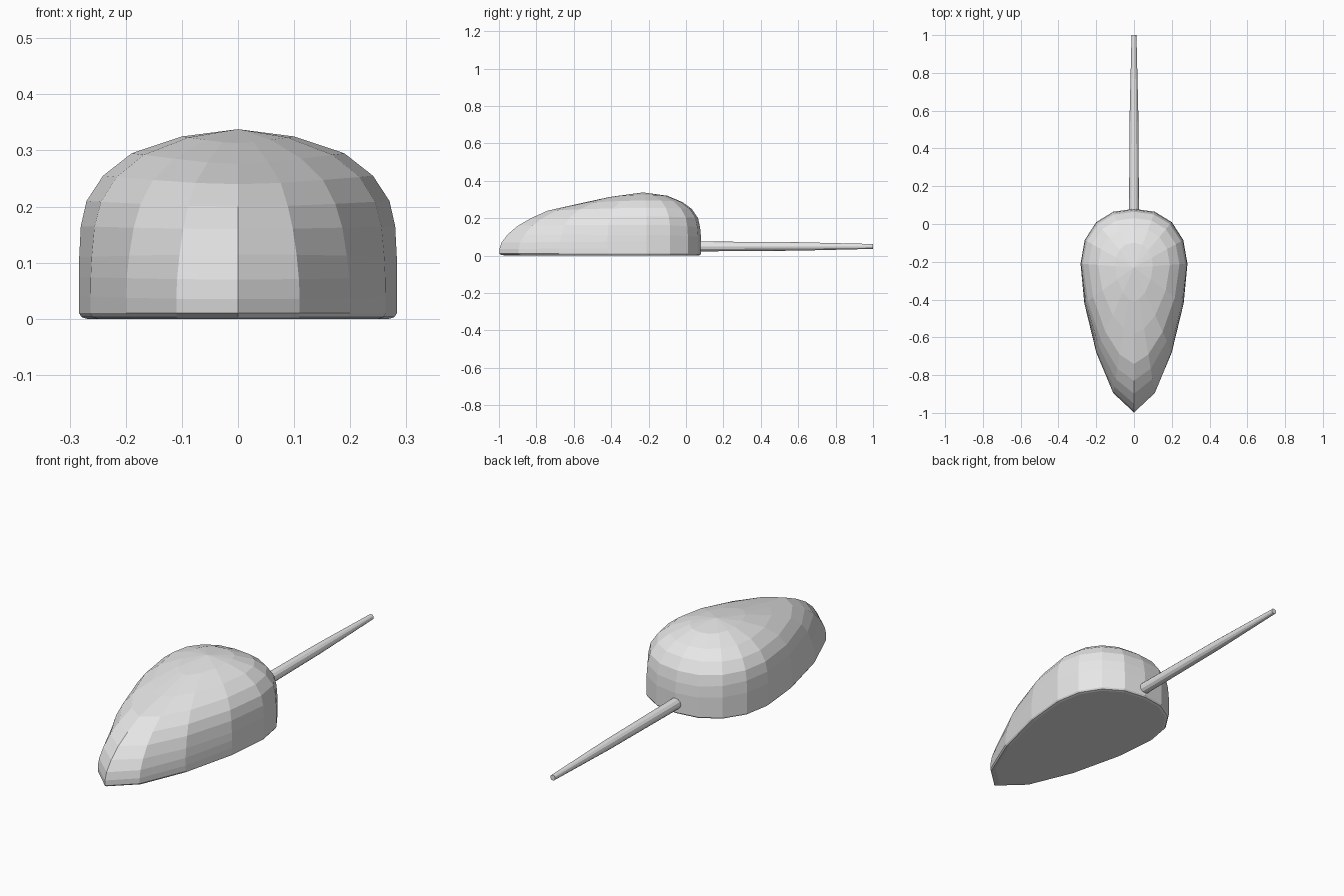
import bpy, bmesh, math

if "Cube" in bpy.data.objects:
    bpy.data.objects.remove(bpy.data.objects["Cube"])

grey = bpy.data.materials.new("light_grey")
grey.diffuse_color = (0.8, 0.8, 0.8, 1)
grey.use_nodes = True
grey.node_tree.nodes["Principled BSDF"].inputs["Base Color"].default_value = grey.diffuse_color


def loft(name, rings, top=None):
    """Skin a list of closed rings; cap with a fan to `top` or a flat face."""
    bm = bmesh.new()
    loops = [[bm.verts.new(p) for p in ring] for ring in rings]
    n = len(loops[0])
    for a, b in zip(loops, loops[1:]):
        for i in range(n):
            j = (i + 1) % n
            bm.faces.new((a[i], a[j], b[j], b[i]))
    if top:
        tip = bm.verts.new(top)
        for i in range(n):
            bm.faces.new((loops[0][i], loops[0][(i + 1) % n], tip))
    else:
        bm.faces.new(loops[0])
    bm.faces.new(loops[-1])
    bmesh.ops.recalc_face_normals(bm, faces=bm.faces[:])
    mesh = bpy.data.meshes.new(name)
    bm.to_mesh(mesh)
    bm.free()
    mesh.materials.append(grey)
    obj = bpy.data.objects.new(name, mesh)
    bpy.context.collection.objects.link(obj)
    return obj


# Mouse body: half outline seen from above, back to nose
CY = -0.23
half = [(0, 0.08), (0.11, 0.065), (0.2, 0.01), (0.261, -0.085), (0.283, -0.21),
        (0.263, -0.42), (0.2, -0.68), (0.11, -0.895), (0, -0.998)]
outline = half + [(-x, y) for x, y in half[-2:0:-1]]

# Dome profiles (outline scale, height), top to bottom, for each direction
front = [(.235, .313), (.456, .276), (.665, .24), (.78, .2), (.87, .16),
         (.94, .115), (.985, .07), (1, .035), (1, .01), (.985, .003), (.95, 0)]
side = [(.353, .325), (.67, .295), (.85, .255), (.954, .21), (.99, .165),
        (1, .11), (1, .075), (1, .04), (1, .01), (.985, .003), (.95, 0)]
back = [(.42, .32), (.68, .286), (.84, .25), (.95, .2), (.985, .15),
        (1, .1), (1, .07), (1, .04), (1, .01), (.985, .003), (.95, 0)]

rings = []
for f, s, b in zip(front, side, back):
    ring = []
    for i, (x, y) in enumerate(outline):
        c = math.cos(i * math.tau / 16)
        w = c * c
        end = b if c > 0 else f
        scale = end[0] * w + s[0] * (1 - w)
        z = end[1] * w + s[1] * (1 - w)
        ring.append((x * scale, CY + (y - CY) * scale, z))
    rings.append(ring)
loft("mouse_body", rings, top=(0, CY, 0.338))

# Tapered cable leaving the back
cable = [(0.0, 0.027), (0.6, 0.0225), (1.0, 0.013)]
loft("cable", [[(r * math.cos(k * math.tau / 12), y, 0.049 + r * math.sin(k * math.tau / 12))
                for k in range(12)] for y, r in cable])
